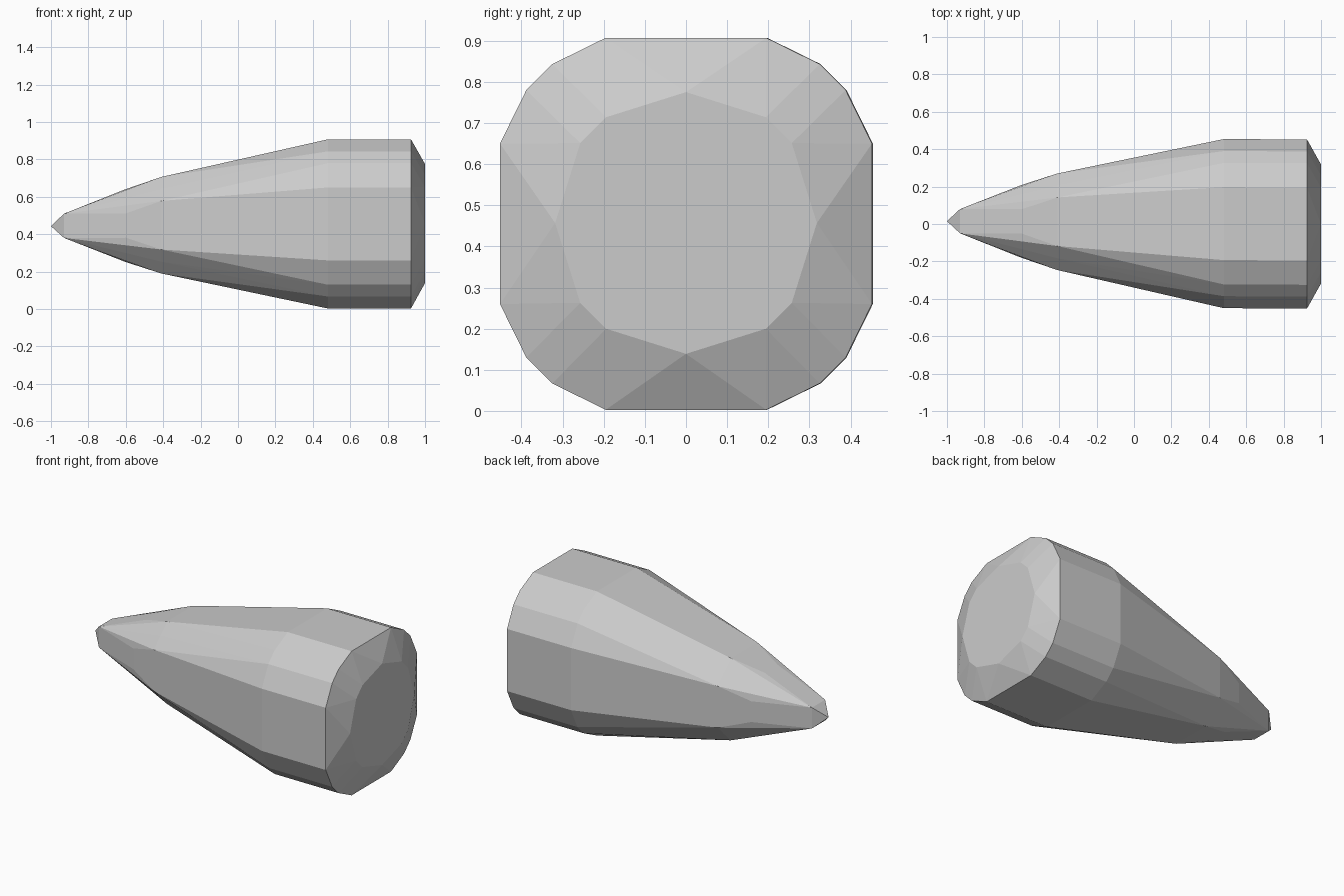
import bpy, bmesh

if "Cube" in bpy.data.objects:
    bpy.data.objects.remove(bpy.data.objects["Cube"])

# One flat grey for the whole body
grey = bpy.data.materials.new("light grey")
grey.diffuse_color = (0.6, 0.6, 0.6, 1)
grey.use_nodes = True
grey.node_tree.nodes["Principled BSDF"].inputs["Base Color"].default_value = grey.diffuse_color

# Cross-sections: x, centre y, centre z, then points (a, b) of one octant
SECTIONS = [
    (-1.0, 0.015, 0.443, [(0, 0)]),                            # tip
    (-0.93, 0.015, 0.445, [(0.065, 0.065)]),                   # square nose
    (-0.60, 0.014, 0.446, [(0.065, 0.195)]),
    (-0.41, 0.012, 0.448, [(0.13, 0.258), (0.195, 0.195)]),
    (0.48, 0.002, 0.455, [(0.195, 0.452), (0.325, 0.388)]),    # full width
    (0.925, 0.0, 0.455, [(0.195, 0.452), (0.325, 0.388)]),
    (0.995, 0.0, 0.457, [(0, 0.322), (0.197, 0.26)]),          # flat rear cap
    (1.0, 0.0, 0.457, [(0, 0.318), (0.194, 0.257)]),
]


def ring(points):
    """Mirror the octant points into the full cross-section."""
    return {(sy * y, sz * z)
            for a, b in points
            for y, z in ((a, b), (b, a))
            for sy in (-1, 1) for sz in (-1, 1)}


# Faceted bullet-shaped body: convex skin around all cross-sections
bm = bmesh.new()
for x, cy, cz, points in SECTIONS:
    for y, z in sorted(ring(points)):
        bm.verts.new((x, cy + y, max(0.0, cz + z)))
bmesh.ops.remove_doubles(bm, verts=bm.verts, dist=0.0005)
hull = bmesh.ops.convex_hull(bm, input=bm.verts)
unused = [v for v in bm.verts if not v.link_faces]
bmesh.ops.delete(bm, geom=unused, context='VERTS')
bmesh.ops.recalc_face_normals(bm, faces=bm.faces)

mesh = bpy.data.meshes.new("bullet_body")
bm.to_mesh(mesh)
bm.free()
mesh.materials.append(grey)
body = bpy.data.objects.new("bullet_body", mesh)
bpy.context.collection.objects.link(body)
